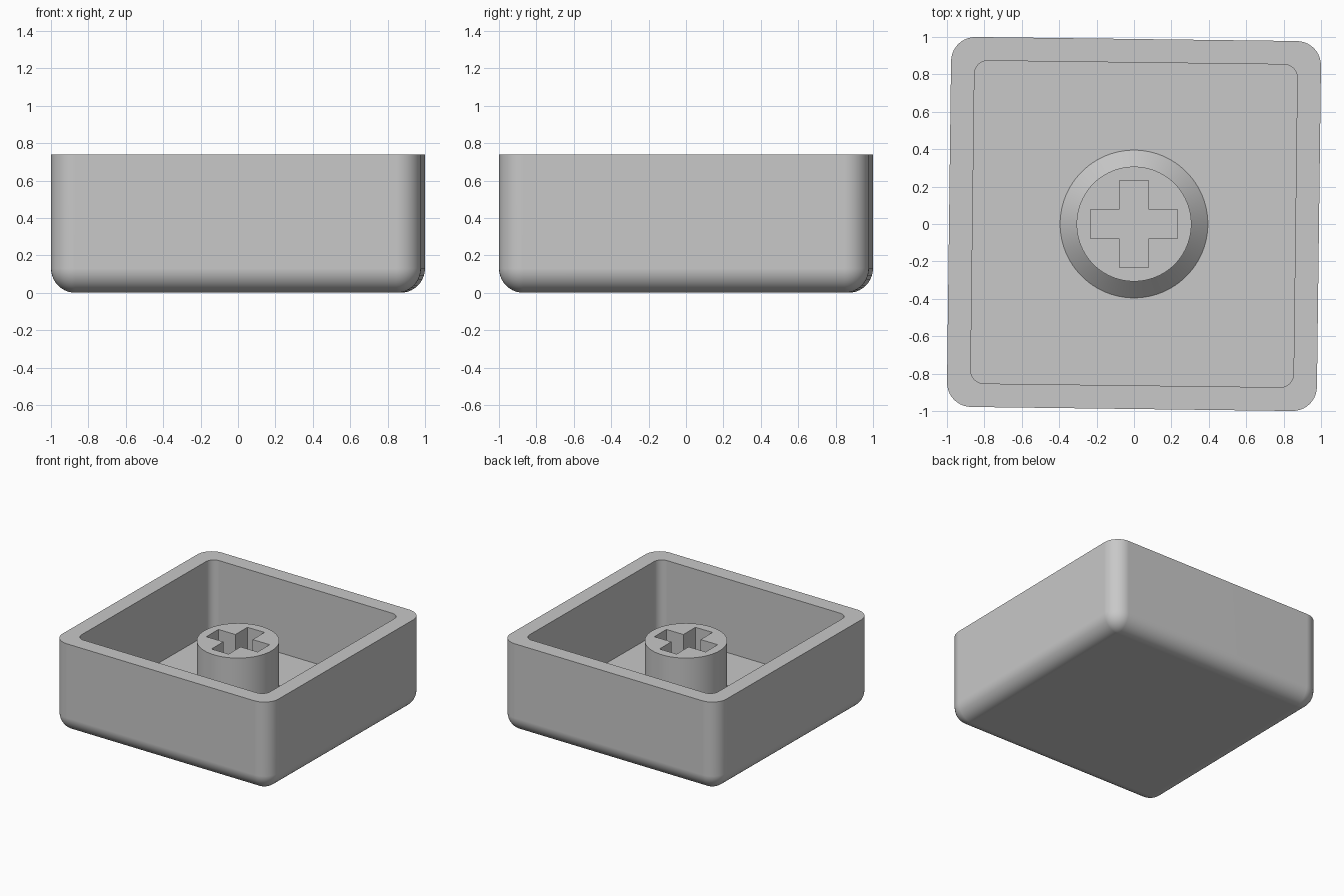
import bpy, bmesh, math

if "Cube" in bpy.data.objects:
    bpy.data.objects.remove(bpy.data.objects["Cube"])

TURN = -0.0125          # the shell sits very slightly turned about z
HEIGHT, FLOOR, STEM_TOP = 0.74, 0.135, 0.625
HALF, INNER, ROUND = 0.989, 0.863, 0.13

grey = bpy.data.materials.new("light grey plastic")
grey.diffuse_color = (0.58, 0.58, 0.58, 1)
grey.use_nodes = True
grey.node_tree.nodes["Principled BSDF"].inputs["Base Color"].default_value = grey.diffuse_color


def rounded_square(half, radius, z, steps=10):
    """Counter-clockwise outline of a square with rounded corners."""
    pts = []
    for corner in range(4):
        mid = math.pi / 4 + corner * math.pi / 2
        cx = math.copysign(half - radius, math.cos(mid))
        cy = math.copysign(half - radius, math.sin(mid))
        for i in range(steps + 1):
            a = corner * math.pi / 2 + i / steps * math.pi / 2
            pts.append((cx + radius * math.cos(a), cy + radius * math.sin(a), z))
    return pts


def circle(radius, z, n=96):
    return [(radius * math.cos(math.tau * i / n),
             radius * math.sin(math.tau * i / n), z) for i in range(n)]


def cross(arm, width, z):
    """Outline of a plus sign, one arm per quarter turn."""
    pts = []
    for q in range(4):
        c, s = round(math.cos(q * math.pi / 2)), round(math.sin(q * math.pi / 2))
        for x, y in ((arm, -width), (arm, width), (width, width)):
            pts.append((c * x - s * y, s * x + c * y, z))
    return pts


def add_loop(bm, pts):
    return [bm.verts.new(p) for p in pts]


def bridge(bm, a, b):
    n = len(a)
    for i in range(n):
        j = (i + 1) % n
        bm.faces.new((a[i], a[j], b[j], b[i]))


def finish(bm, name):
    bmesh.ops.remove_doubles(bm, verts=bm.verts, dist=1e-5)
    mesh = bpy.data.meshes.new(name)
    bm.to_mesh(mesh)
    bm.free()
    mesh.materials.append(grey)
    obj = bpy.data.objects.new(name, mesh)
    bpy.context.collection.objects.link(obj)
    bpy.ops.object.select_all(action='DESELECT')
    obj.select_set(True)
    bpy.context.view_layer.objects.active = obj
    bpy.ops.object.shade_smooth_by_angle(angle=math.radians(30))
    weighted = obj.modifiers.new("even shading", 'WEIGHTED_NORMAL')
    weighted.keep_sharp = True
    return obj


# Open shell: rounded underside, outer walls, flat rim, inner walls, floor
bm = bmesh.new()
outlines = []
STEPS = 10
for i in range(STEPS + 1):
    a = math.pi / 2 * (1 - i / STEPS)
    r = max(ROUND * math.cos(a), 0)
    outlines.append(rounded_square(HALF - ROUND + r, r, ROUND * (1 - math.sin(a))))
outlines.append(rounded_square(HALF, ROUND, HEIGHT))
outlines.append(rounded_square(INNER, 0.07, HEIGHT))
outlines.append(rounded_square(INNER, 0.07, FLOOR))
loops = [add_loop(bm, o) for o in outlines]
for a, b in zip(loops, loops[1:]):
    bridge(bm, a, b)
bm.faces.new(loops[0][::-1])
bm.faces.new(loops[-1])
shell = finish(bm, "shell")
shell.rotation_euler.z = TURN

# Stem: flared foot, round post, top face pierced by a cross-shaped socket
bm = bmesh.new()
foot = add_loop(bm, circle(0.395, FLOOR))
neck = add_loop(bm, circle(0.307, FLOOR + 0.088))
top = add_loop(bm, circle(0.307, STEM_TOP))
bridge(bm, foot, neck)
bridge(bm, neck, top)
mouth = add_loop(bm, cross(0.233, 0.078, STEM_TOP))
base = add_loop(bm, cross(0.233, 0.078, FLOOR + 0.002))
bridge(bm, mouth, base)
bm.faces.new(base)
rim = [bm.edges.get((ring[i - 1], ring[i]))
       for ring in (top, mouth) for i in range(len(ring))]
bmesh.ops.triangle_fill(bm, edges=rim, use_beauty=True, normal=(0, 0, 1))
for f in bm.faces:      # the pierced top always faces up
    f.normal_update()
    if all(abs(v.co.z - STEM_TOP) < 1e-6 for v in f.verts) and f.normal.z < 0:
        f.normal_flip()
finish(bm, "stem")
